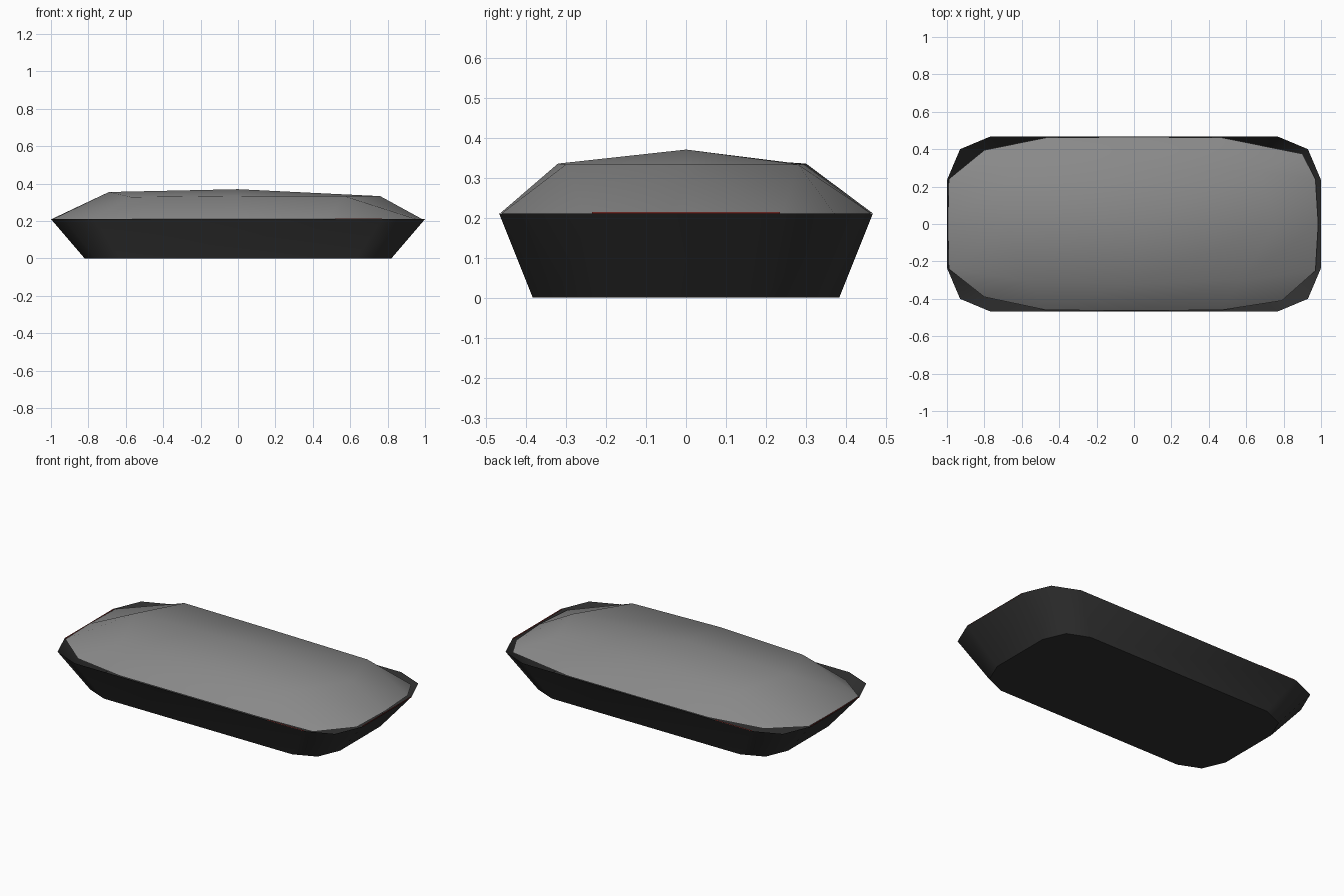
import bpy
import bmesh
from math import radians

if "Cube" in bpy.data.objects:
    bpy.data.objects.remove(bpy.data.objects["Cube"])


def finish(name, bm, color, angle=None):
    bmesh.ops.recalc_face_normals(bm, faces=bm.faces[:])
    mesh = bpy.data.meshes.new(name)
    bm.to_mesh(mesh)
    bm.free()
    obj = bpy.data.objects.new(name, mesh)
    bpy.context.collection.objects.link(obj)
    mat = bpy.data.materials.new(name + "_material")
    mat.diffuse_color = (*color, 1)
    mat.use_nodes = True
    mat.node_tree.nodes["Principled BSDF"].inputs["Base Color"].default_value = mat.diffuse_color
    mesh.materials.append(mat)
    if angle:
        bpy.ops.object.select_all(action='DESELECT')
        bpy.context.view_layer.objects.active = obj
        obj.select_set(True)
        bpy.ops.object.shade_smooth_by_angle(angle=radians(angle))
    return obj


# Open tray with twelve-sided, flared walls
quarter = [(1.0, 0.235), (0.93, 0.40), (0.77, 0.467)]
half = quarter + [(-x, y) for x, y in reversed(quarter)]
rim = half + [(-x, -y) for x, y in half]
bm = bmesh.new()
low, top = [[bm.verts.new((x * s, y * s, z)) for x, y in rim]
            for s, z in ((0.82, 0.0), (1.0, 0.21))]
for i in range(len(rim)):
    j = (i + 1) % len(rim)
    bm.faces.new((low[i], low[j], top[j], top[i]))
bm.faces.new(low)
finish("tray", bm, (0.031, 0.031, 0.031), 40)

# Domed filling: 5 x 5 grid with pulled-in corners
rows = [
    [(-0.80, -0.39, 0.20), (-0.47, -0.46, 0.211), (0, -0.463, 0.212), (0.47, -0.46, 0.211), (0.79, -0.41, 0.19)],
    [(-0.99, -0.24, 0.21), (-0.57, -0.30, 0.328), (0, -0.32, 0.335), (0.57, -0.30, 0.333), (0.97, -0.25, 0.205)],
    [(-0.995, 0, 0.211), (-0.69, 0, 0.355), (0, 0, 0.37), (0.76, 0, 0.333), (0.985, 0, 0.21)],
    [(-0.99, 0.24, 0.21), (-0.57, 0.30, 0.335), (0, 0.295, 0.333), (0.67, 0.28, 0.333), (0.97, 0.24, 0.21)],
    [(-0.80, 0.395, 0.205), (-0.47, 0.462, 0.211), (0, 0.465, 0.212), (0.47, 0.462, 0.211), (0.90, 0.375, 0.205)],
]
bm = bmesh.new()
grid = [[bm.verts.new(p) for p in row] for row in rows]
for j in range(4):
    for i in range(4):
        bm.faces.new((grid[j][i], grid[j][i + 1], grid[j + 1][i + 1], grid[j + 1][i]))
finish("filling_mound", bm, (0.25, 0.25, 0.25), 80)

# Thin red slivers just inside the rim
bm = bmesh.new()
for s in (1, -1):
    for a, b in (((0.997, -0.235), (0.997, 0.235)), ((0.52, -0.465), (0.77, -0.465))):
        bm.faces.new([bm.verts.new((s * x, s * y, z)) for (x, y), z in
                      ((a, 0.206), (b, 0.206), (b, 0.2135), (a, 0.2135))])
finish("red_layer", bm, (0.4, 0.05, 0.04))
